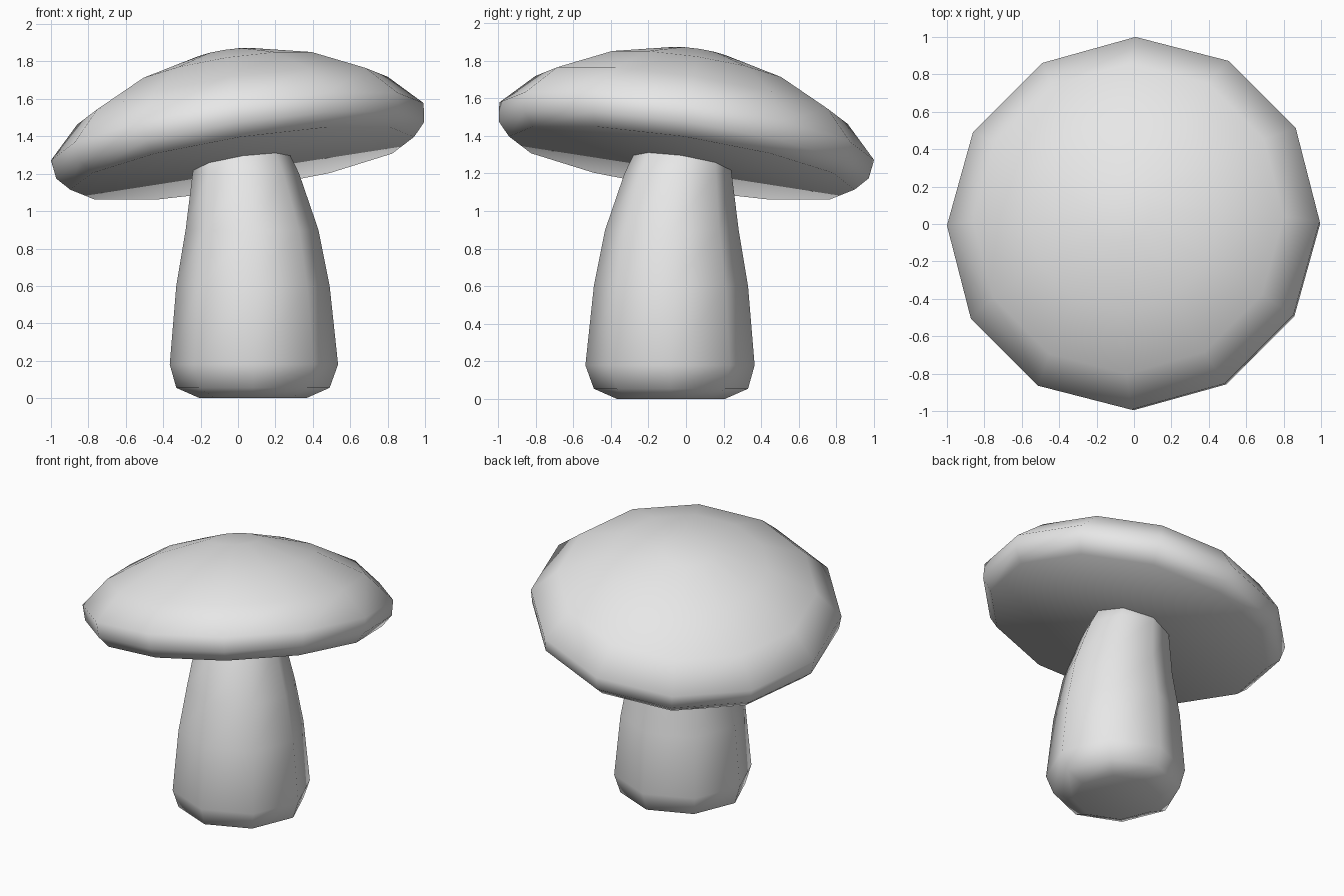
import bpy
import bmesh
from math import cos, sin, tau, radians
from mathutils import Matrix, Vector

cube = bpy.data.objects.get("Cube")
if cube:
    bpy.data.objects.remove(cube, do_unlink=True)

GREY = (0.8, 0.8, 0.8, 1.0)
mat = bpy.data.materials.new("plain grey")
mat.use_nodes = True
mat.diffuse_color = GREY
mat.node_tree.nodes["Principled BSDF"].inputs["Base Color"].default_value = GREY


def lathe(name, sides, rings, matrix=Matrix.Identity(4)):
    """Loft closed rings given as (radius, height, lean) into a smooth solid."""
    bm = bmesh.new()
    loops = []
    for radius, height, lean in rings:
        centre = Vector((lean, -lean, height))
        loops.append([
            bm.verts.new(matrix @ (centre + radius * Vector((cos(tau * i / sides), sin(tau * i / sides), 0))))
            for i in range(sides)])
    for low, high in zip(loops, loops[1:]):
        for i in range(sides):
            j = (i + 1) % sides
            bm.faces.new((low[i], low[j], high[j], high[i]))
    bm.faces.new(loops[0][::-1])
    bm.faces.new(loops[-1])
    for face in bm.faces:
        face.smooth = True
    mesh = bpy.data.meshes.new(name)
    bm.to_mesh(mesh)
    bm.free()
    mesh.materials.append(mat)
    obj = bpy.data.objects.new(name, mesh)
    bpy.context.collection.objects.link(obj)
    return obj


# Stem: rounded foot, tapering and leaning toward the top
lathe("stem", 8, [
    (0.285, 0.0, 0.08), (0.41, 0.055, 0.08), (0.45, 0.18, 0.085),
    (0.41, 0.6, 0.08), (0.355, 0.9, 0.075), (0.285, 1.2, 0.042),
    (0.22, 1.4, 0.01)])

# Cap: flat underside, rounded rim and low dome, tilted on the stem
tilt = Matrix.Translation((0, 0, 1.4)) @ Matrix.Rotation(radians(-12.4), 4, Vector((1, 1, 0)))
lathe("cap", 12, [
    (0.93, -0.148, 0), (0.995, -0.077, 0), (1.008, 0.025, 0),
    (0.84, 0.195, 0), (0.525, 0.35, 0), (0.17, 0.447, 0)], tilt)
